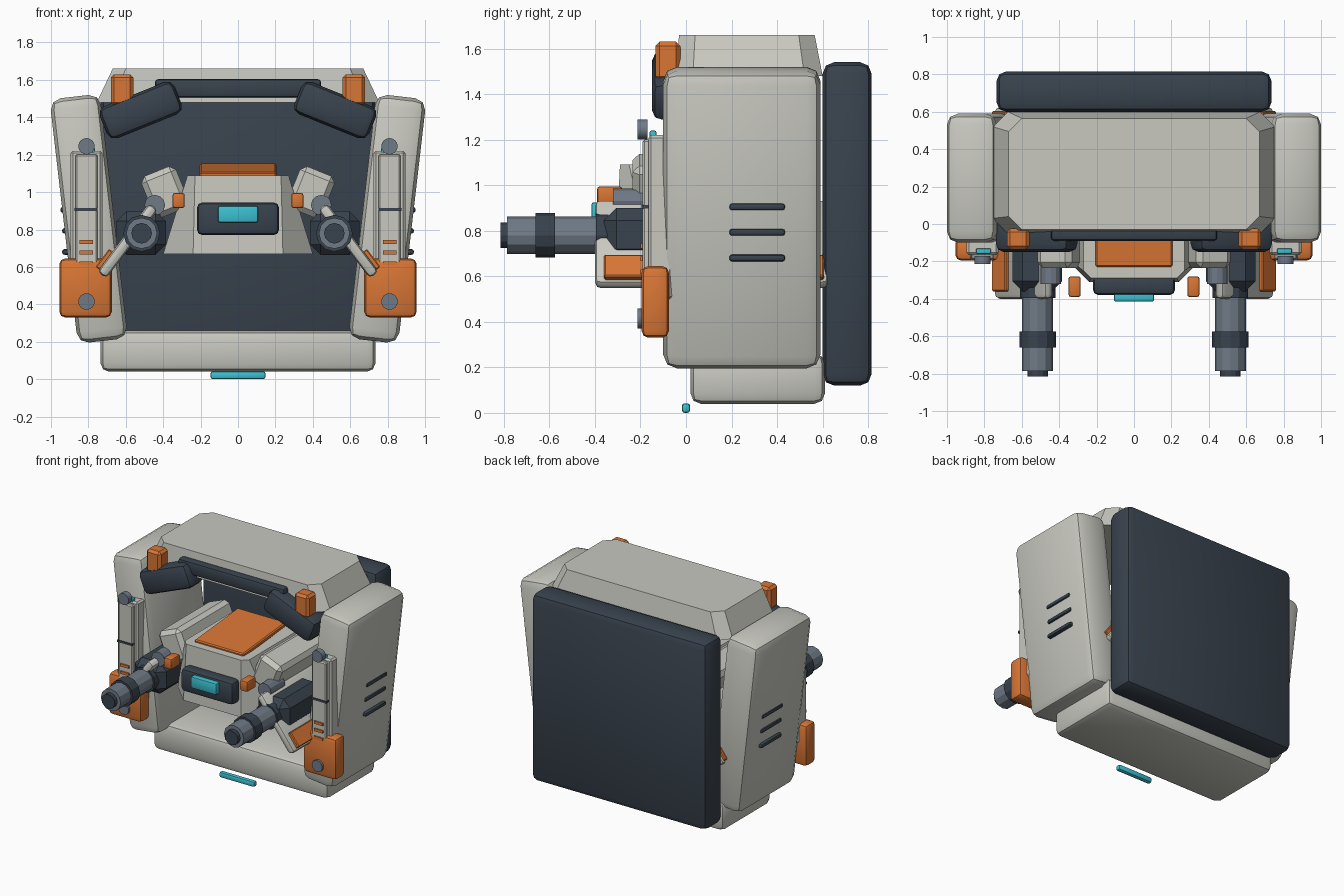
import bpy, bmesh, math
from mathutils import Matrix

cube = bpy.data.objects.get("Cube")
if cube:
    bpy.data.objects.remove(cube)


def material(name, rgb):
    m = bpy.data.materials.new(name)
    m.use_nodes = True
    m.diffuse_color = (*rgb, 1)
    m.node_tree.nodes["Principled BSDF"].inputs["Base Color"].default_value = (*rgb, 1)
    return m


LIGHT = material("pale_grey", (0.58, 0.58, 0.53))
DARK = material("dark_slate", (0.04, 0.055, 0.075))
ORANGE = material("orange", (0.69, 0.18, 0.035))
CYAN = material("cyan", (0.045, 0.53, 0.64))
STEEL = material("steel_grey", (0.16, 0.195, 0.24))


def finish(name, bm, mat, bevel=0, segments=2):
    if bevel:
        bmesh.ops.bevel(bm, geom=bm.edges[:], offset=bevel, segments=segments,
                        profile=0.5, affect='EDGES', clamp_overlap=True)
    bmesh.ops.recalc_face_normals(bm, faces=bm.faces[:])
    mesh = bpy.data.meshes.new(name)
    bm.to_mesh(mesh)
    bm.free()
    mesh.materials.append(mat)
    mesh.shade_smooth()
    mesh.set_sharp_from_angle(angle=math.radians(28))
    ob = bpy.data.objects.new(name, mesh)
    bpy.context.collection.objects.link(ob)
    return ob


def box(name, x, y, z, mat, bevel=0, segments=2, tilt=0, pitch=0):
    """Box from (low, high) ranges; tilt turns about y, pitch about x (degrees)."""
    bm = bmesh.new()
    bmesh.ops.create_cube(bm, size=1)
    bmesh.ops.scale(bm, vec=[b - a for a, b in (x, y, z)], verts=bm.verts)
    ob = finish(name, bm, mat, bevel, segments)
    ob.location = [(a + b) / 2 for a, b in (x, y, z)]
    ob.rotation_euler = (math.radians(pitch), math.radians(tilt), 0)
    return ob


def side_box(name, s, x, y, z, mat, bevel=0, segments=2, tilt=0):
    """Box given for the +x side, placed on side s."""
    prefix = "left_" if s > 0 else "right_"
    return box(prefix + name, sorted((s * x[0], s * x[1])), y, z, mat, bevel, segments, s * tilt)


def rod(name, s, x, z, radius, y, mat, sides=12):
    """Faceted cylinder lying along y."""
    bm = bmesh.new()
    bmesh.ops.create_cone(bm, cap_ends=True, segments=sides, radius1=radius,
                          radius2=radius, depth=y[1] - y[0])
    bmesh.ops.rotate(bm, matrix=Matrix.Rotation(math.pi / 2, 3, 'X'), verts=bm.verts)
    ob = finish(("left_" if s > 0 else "right_") + name, bm, mat)
    ob.location = (s * x, (y[0] + y[1]) / 2, z)


def octagon(hx, y0, y1, cut, z):
    return [(-hx + cut, y0, z), (hx - cut, y0, z), (hx, y0 + cut, z), (hx, y1 - cut, z),
            (hx - cut, y1, z), (-hx + cut, y1, z), (-hx, y1 - cut, z), (-hx, y0 + cut, z)]


def loft(name, bottom, top, mat):
    bm = bmesh.new()
    a = [bm.verts.new(p) for p in bottom]
    b = [bm.verts.new(p) for p in top]
    bm.faces.new(a)
    bm.faces.new(b)
    for i in range(len(a)):
        j = (i + 1) % len(a)
        bm.faces.new((a[i], a[j], b[j], b[i]))
    return finish(name, bm, mat)


# Main shell: back, base, roof
box("back_panel", (-0.735, 0.735), (0.6, 0.815), (0.12, 1.54), DARK, 0.05)
box("base", (-0.735, 0.735), (0.02, 0.61), (0.04, 0.26), LIGHT, 0.045)
loft("roof", octagon(0.755, -0.05, 0.6, 0.08, 1.48),
     octagon(0.67, -0.03, 0.565, 0.07, 1.66), LIGHT)
box("base_light", (-0.147, 0.147), (-0.018, 0.018), (0, 0.042), CYAN, 0.012)
box("top_bar", (-0.445, 0.445), (-0.09, 0.0), (1.505, 1.605), DARK, 0.02)

# Central body with sloping hatch and visor
loft("body", octagon(0.4, -0.31, 0.4, 0.16, 0.67),
     octagon(0.27, -0.29, 0.35, 0.04, 1.09), LIGHT)
box("hatch", (-0.205, 0.205), (-0.23, 0.29), (1.095, 1.13), ORANGE, 0.008, 1, pitch=5)
box("visor", (-0.22, 0.22), (-0.38, -0.27), (0.77, 0.945), DARK, 0.03)
box("visor_light", (-0.107, 0.107), (-0.415, -0.36), (0.838, 0.925), CYAN, 0.01)

for s in (-1, 1):
    # Leaning side panel and its vents
    side_box("side_panel", s, (0.663, 0.933), (-0.1, 0.59), (0.2, 1.515), LIGHT, 0.06, tilt=6.6)
    for z, x in ((0.905, 0.925), (0.793, 0.915), (0.68, 0.915)):
        side_box("vent", s, (x - 0.04, x + 0.025), (0.19, 0.435), (z - 0.015, z + 0.015),
                 DARK, 0.012)

    # Front leg: rail, strip, markings, foot and bolts
    side_box("rail", s, (0.725, 0.895), (-0.165, -0.06), (0.5, 1.22), LIGHT, 0.012, 1)
    side_box("rail_strip", s, (0.75, 0.87), (-0.19, -0.15), (0.55, 1.2), LIGHT, 0.008, 1)
    side_box("rail_light", s, (0.765, 0.845), (-0.16, -0.13), (1.2, 1.24), CYAN, 0.008)
    side_box("rail_line", s, (0.75, 0.875), (-0.195, -0.16), (0.898, 0.914), DARK)
    for z in (0.62, 0.677, 0.733):
        side_box("rail_mark", s, (0.775, 0.848), (-0.2, -0.17), (z - 0.01, z + 0.01), ORANGE)
    side_box("foot", s, (0.675, 0.955), (-0.195, -0.075), (0.33, 0.645), ORANGE, 0.03)
    for z in (1.245, 0.415):
        rod("bolt", s, 0.81, z, 0.044, (-0.213, -0.17), STEEL, 16)

    # Brow and marker post
    side_box("brow", s, (0.305, 0.735), (-0.15, 0.04), (1.345, 1.53), DARK, 0.045, tilt=22)
    side_box("brow_post", s, (0.56, 0.68), (-0.135, -0.025), (1.46, 1.63), ORANGE, 0.018, 1)

    # Tilted flank and small cheek block
    side_box("flank", s, (0.29, 0.49), (-0.235, 0.4), (0.88, 1.12), LIGHT, 0.03, 1, tilt=22)
    side_box("cheek_block", s, (0.285, 0.35), (-0.39, -0.28), (0.915, 0.995), ORANGE, 0.012)

    # Arm plate with orange pad, and hub
    side_box("arm_plate", s, (0.56, 0.62), (-0.4, 0.625), (0.51, 0.97), LIGHT, 0.025, tilt=-37 - 180)
    side_box("arm_pad", s, (0.685, 0.73), (-0.36, 0.605), (0.575, 0.695), ORANGE, 0.006, 1, tilt=-37)
    rod("hub", s, 0.445, 0.93, 0.055, (-0.32, -0.15), STEEL)

    # Cannon
    side_box("cannon_pod", s, (0.385, 0.65), (-0.36, 0.1), (0.665, 0.9), DARK, 0.055, 1)
    for part, radius, y, mat in (("barrel", 0.083, (-0.785, -0.3), STEEL),
                                 ("barrel_base", 0.095, (-0.395, -0.34), DARK),
                                 ("barrel_collar", 0.098, (-0.66, -0.575), DARK),
                                 ("muzzle", 0.055, (-0.815, -0.77), DARK)):
        rod(part, s, 0.515, 0.78, radius, y, mat)
